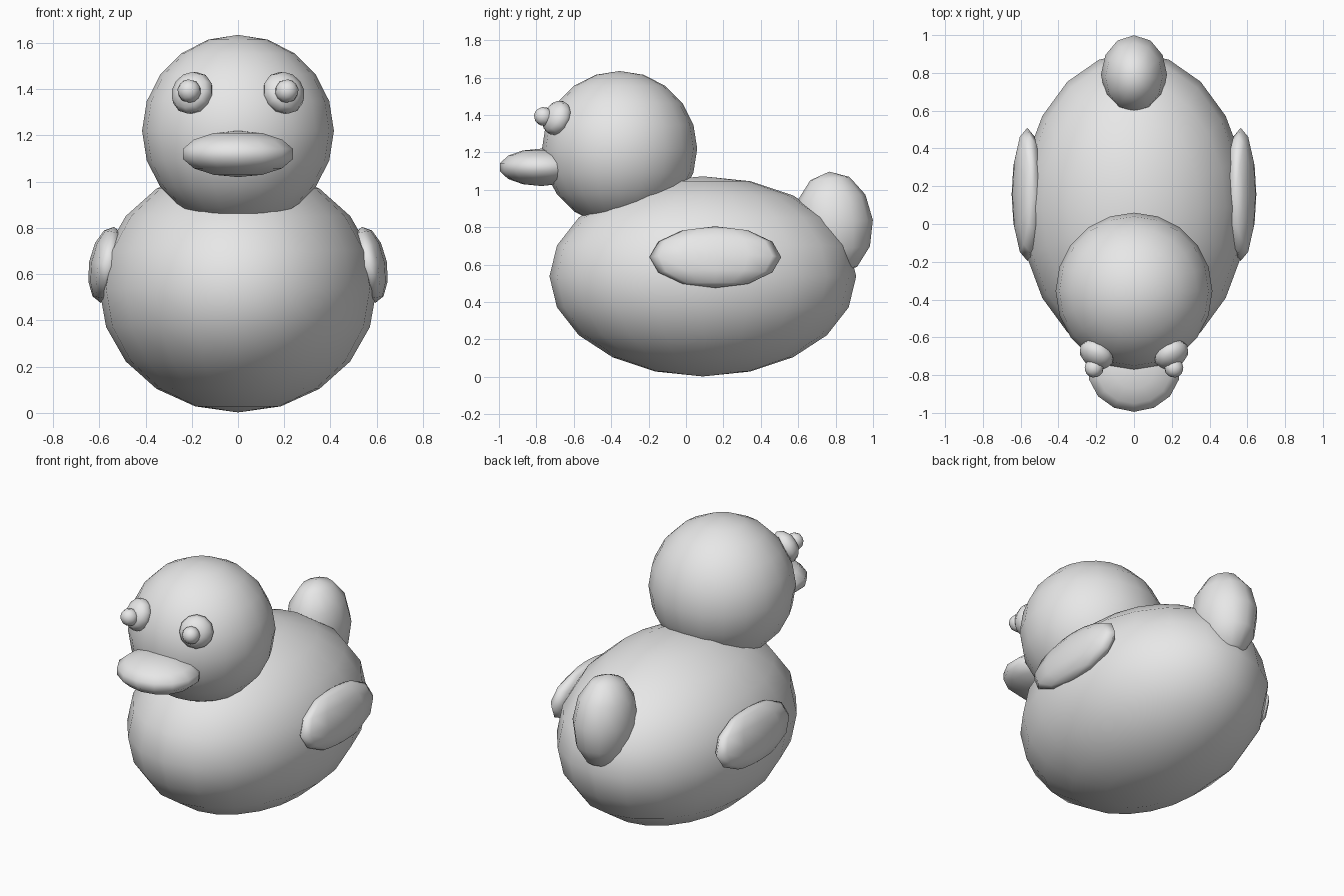
import bpy
import bmesh
from math import radians
from mathutils import Matrix, Vector

cube = bpy.data.objects.get("Cube")
if cube:
    bpy.data.objects.remove(cube, do_unlink=True)

GREY = (0.8, 0.8, 0.8, 1.0)
grey = bpy.data.materials.new("plain_grey")
grey.use_nodes = True
grey.diffuse_color = GREY
grey.node_tree.nodes["Principled BSDF"].inputs["Base Color"].default_value = GREY


def ellipsoid(name, centre, radii, segments, rings, turn=None):
    """Smooth low-poly ellipsoid, turned about its own centre."""
    bm = bmesh.new()
    bmesh.ops.create_uvsphere(bm, u_segments=segments, v_segments=rings, radius=1)
    matrix = Matrix.Translation(centre) @ (turn or Matrix()) @ Matrix.Diagonal((*radii, 1))
    bm.transform(matrix)
    for face in bm.faces:
        face.smooth = True
    mesh = bpy.data.meshes.new(name)
    bm.to_mesh(mesh)
    bm.free()
    mesh.materials.append(grey)
    obj = bpy.data.objects.new(name, mesh)
    bpy.context.collection.objects.link(obj)
    return obj


# Body and head
head_centre = Vector((0, -0.355, 1.22))
ellipsoid("body", (0, 0.09, 0.537), (0.6, 0.82, 0.535), 20, 10)
ellipsoid("head", head_centre, (0.415, 0.415, 0.415), 20, 10)

# Bill
ellipsoid("bill", (0, -0.775, 1.12), (0.25, 0.225, 0.1), 14, 7)

# Upturned tail
ellipsoid("tail", (0, 0.79, 0.82), (0.175, 0.21, 0.278), 12, 6,
          Matrix.Rotation(radians(5), 4, 'X'))

# Paired wings, eyes and pupils
for side, sign in (("left", 1), ("right", -1)):
    ellipsoid(side + "_wing", (sign * 0.565, 0.157, 0.64), (0.08, 0.352, 0.167), 12, 6,
              Matrix.Rotation(radians(-10 * sign), 4, 'Y'))
    # Eyes are flattened against the head
    eye_centre = Vector((sign * 0.198, -0.69, 1.384))
    facing = (eye_centre - head_centre).to_track_quat('Z', 'Y').to_matrix().to_4x4()
    ellipsoid(side + "_eye", eye_centre, (0.097, 0.097, 0.067), 12, 6, facing)
    ellipsoid(side + "_pupil", (sign * 0.211, -0.762, 1.392), (0.051, 0.051, 0.051),
              12, 6, facing)
